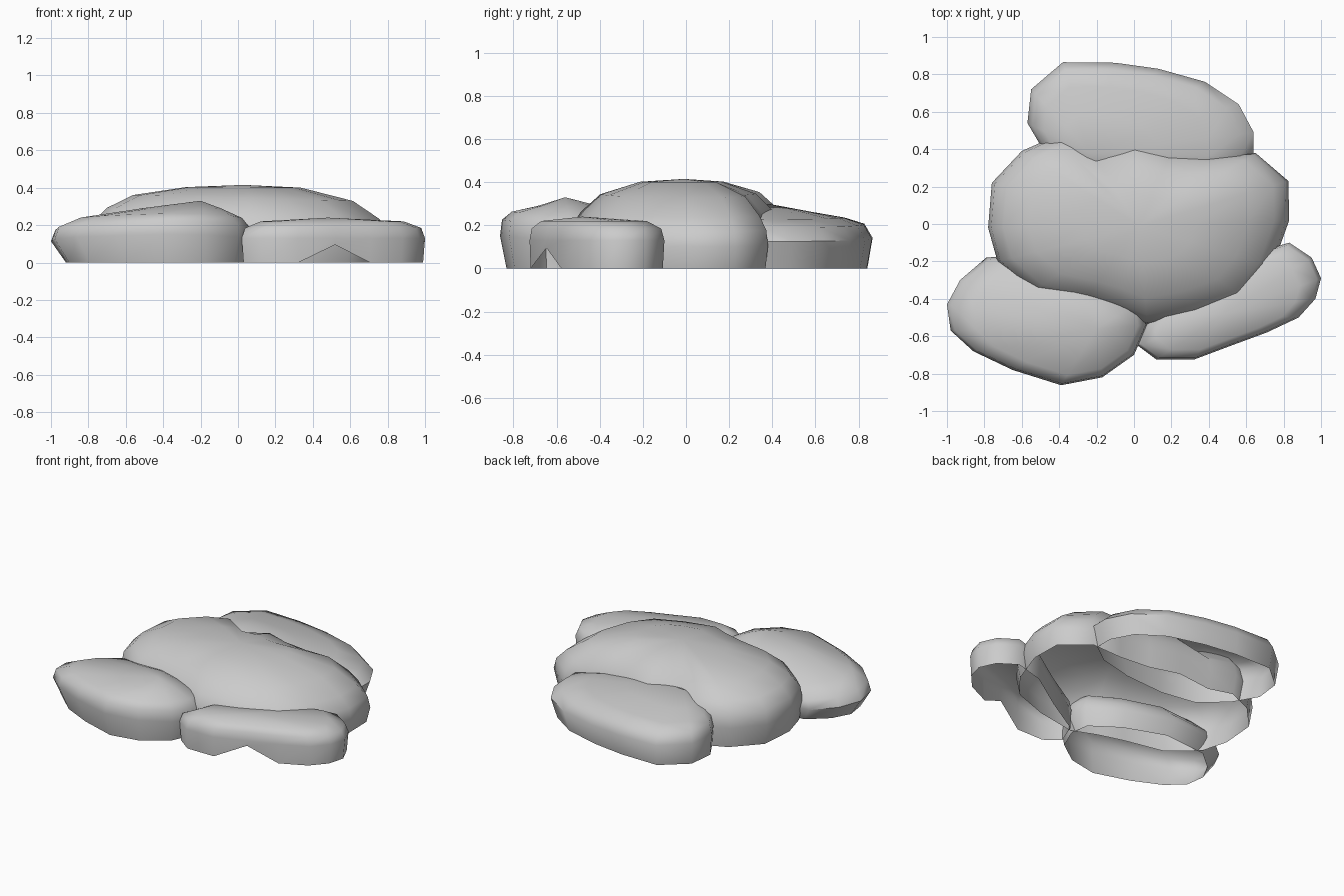
import bpy, bmesh, math

if "Cube" in bpy.data.objects:
    bpy.data.objects.remove(bpy.data.objects["Cube"])


def rock(name, outline, peak, rings, tilt=(0, 0), notch=None, dent=None):
    """Open-bottomed boulder: the outline shrinks towards the peak, ring by ring."""
    px, py, pz = peak
    bm = bmesh.new()
    loops = []
    for k, (s, z) in enumerate(rings):
        loop = []
        for i, (x, y) in enumerate(outline):
            dx, dy = (x - px) * s, (y - py) * s
            h = z * (1 + (tilt[0] * dx + tilt[1] * dy) * s ** 3)
            if k == 0 and i == notch:
                h = 0.095
            if i == dent and k in (3, 4):
                h *= 0.88
            loop.append(bm.verts.new((px + dx, py + dy, h)))
        loops.append(loop)
    top = bm.verts.new(peak)
    n = len(outline)
    for a, b in zip(loops, loops[1:]):
        for i in range(n):
            j = (i + 1) % n
            bm.faces.new((a[i], a[j], b[j], b[i]))
    for i in range(n):
        bm.faces.new((loops[-1][i], loops[-1][(i + 1) % n], top))
    bmesh.ops.recalc_face_normals(bm, faces=bm.faces)
    # make sure the crown faces up
    bm.normal_update()
    if top.normal.z < 0:
        bmesh.ops.reverse_faces(bm, faces=bm.faces)
    me = bpy.data.meshes.new(name)
    bm.to_mesh(me)
    bm.free()
    ob = bpy.data.objects.new(name, me)
    bpy.context.collection.objects.link(ob)
    bpy.ops.object.select_all(action='DESELECT')
    ob.select_set(True)
    bpy.context.view_layer.objects.active = ob
    bpy.ops.object.shade_smooth_by_angle(angle=math.radians(50))


# Large central boulder
rock("main_rock",
     [(-.78, -.02), (-.76, .22), (-.6, .39), (-.42, .47), (-.26, .42), (0, .45),
      (.2, .39), (.42, .37), (.65, .38), (.825, .23), (.83, .02), (.74, -.23),
      (.6, -.4), (.35, -.49), (.07, -.54), (-.1, -.47), (-.27, -.42),
      (-.55, -.36), (-.73, -.2)],
     (0.03, -0.01, .415),
     [(.97, 0), (1, .12), (.98, .2), (.9, .265), (.73, .345), (.38, .402)],
     tilt=(-.2, 0), dent=4)

# Boulder behind
rock("back_rock",
     [(-.38, .865), (-.1, .862), (.13, .83), (.38, .76), (.56, .64), (.64, .49),
      (.64, .36), (.5, .26), (.25, .2), (-.05, .18), (-.3, .22), (-.47, .37),
      (-.57, .54), (-.55, .72)],
     (-.24, .38, .3),
     [(.95, 0), (1, .14), (.92, .205), (.73, .235), (.42, .262)],
     tilt=(-.12, 0))

# Boulder at the front left
rock("front_left_rock",
     [(-1, -.43), (-.98, -.57), (-.86, -.68), (-.65, -.78), (-.39, -.862),
      (-.17, -.82), (0, -.7), (.07, -.54), (.05, -.4), (-.15, -.26),
      (-.45, -.15), (-.79, -.18), (-.93, -.3)],
     (-.2, -.56, .33),
     [(.9, 0), (1, .125), (.97, .19), (.82, .24), (.4, .29)],
     tilt=(0, -.7))

# Low slab at the front right with a chipped lower edge
rock("front_right_rock",
     [(.02, -.65), (.12, -.725), (.32, -.725), (.52, -.65), (.71, -.58),
      (.88, -.5), (.97, -.4), (1, -.29), (.95, -.18), (.83, -.1), (.62, -.16),
      (.35, -.34), (.08, -.5)],
     (.48, -.48, .24),
     [(.98, 0), (1, .13), (.96, .185), (.78, .22)],
     notch=3)
